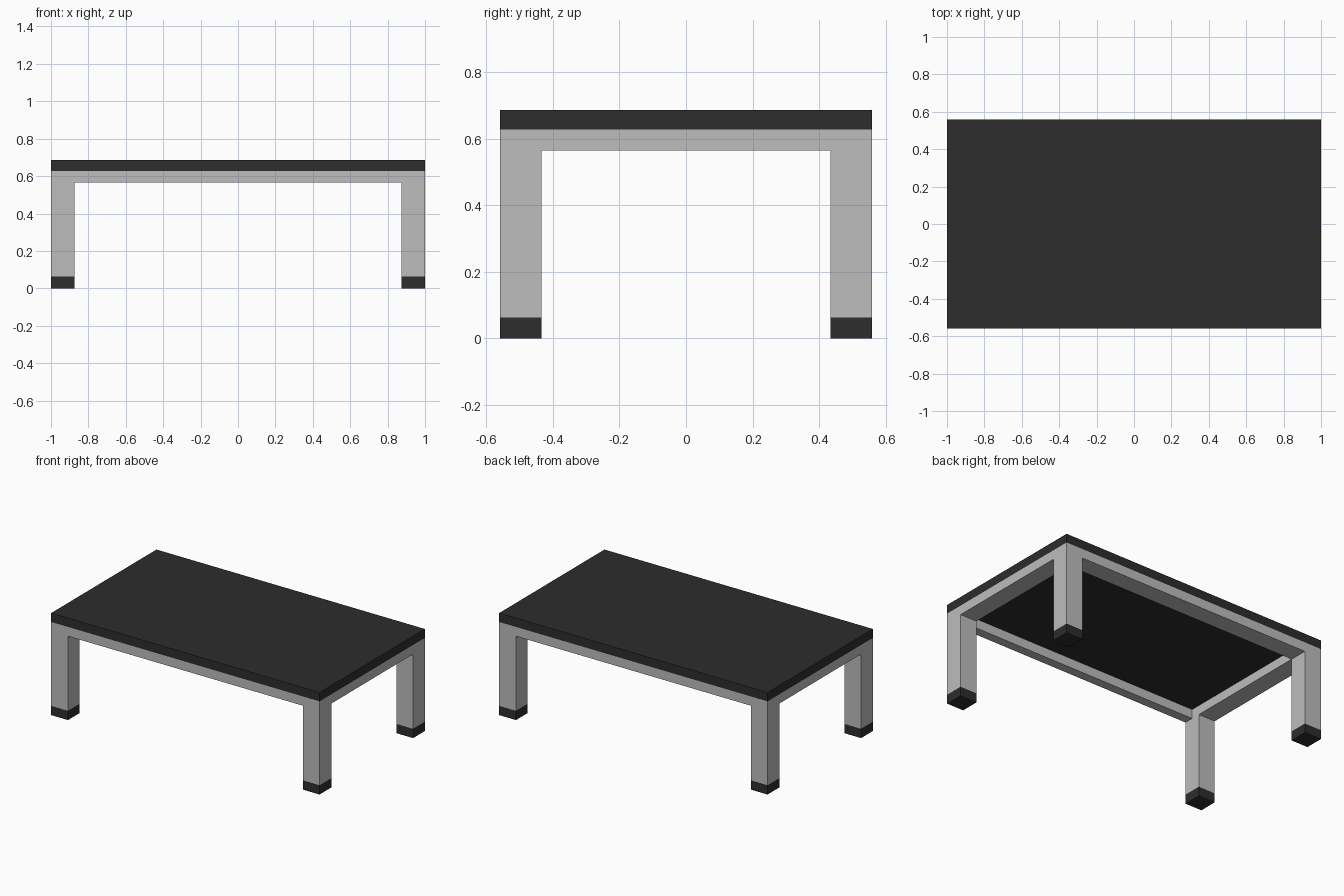
import bpy

if "Cube" in bpy.data.objects:
    bpy.data.objects.remove(bpy.data.objects["Cube"], do_unlink=True)


def material(name, value):
    m = bpy.data.materials.new(name)
    m.use_nodes = True
    colour = (value, value, value, 1)
    m.diffuse_color = colour
    m.node_tree.nodes["Principled BSDF"].inputs["Base Color"].default_value = colour
    return m


GREY = material("light grey", 0.51)
DARK = material("charcoal", 0.026)


def box(name, x, y, z, mat):
    """Box between the given (low, high) limits on each axis."""
    lims = (x, y, z)
    bpy.ops.mesh.primitive_cube_add(size=1)
    ob = bpy.context.object
    ob.name = ob.data.name = name
    for v in ob.data.vertices:
        v.co = [a + (b - a) * (c + 0.5) for (a, b), c in zip(lims, v.co)]
    ob.data.materials.append(mat)
    return ob


X, Y = 1.0, 0.56          # half length and half depth
LEG, THIN = 0.125, 0.0625  # leg width, thin rail width
FOOT, RAIL, TOP, HEIGHT = 0.0625, 0.565, 0.6275, 0.6875

# Table top
box("table_top", (-X, X), (-Y, Y), (TOP, HEIGHT), DARK)

# Legs with dark feet
for sx, side in ((-1, "right"), (1, "left")):
    xs = sorted((sx * X, sx * (X - LEG)))
    for sy, end in ((-1, "front"), (1, "back")):
        ys = sorted((sy * Y, sy * (Y - LEG)))
        box(f"{end}_{side}_leg", xs, ys, (FOOT, RAIL), GREY)
        box(f"{end}_{side}_foot", xs, ys, (0, FOOT), DARK)
    # Side rails run the full depth over the legs
    box(f"{side}_rail", xs, (-Y, Y), (RAIL, TOP), GREY)

# Long rails between the side rails, the front one thinner
inner = (-X + LEG, X - LEG)
box("front_rail", inner, (-Y, -Y + THIN), (RAIL, TOP), GREY)
box("back_rail", inner, (Y - LEG, Y), (RAIL, TOP), GREY)
